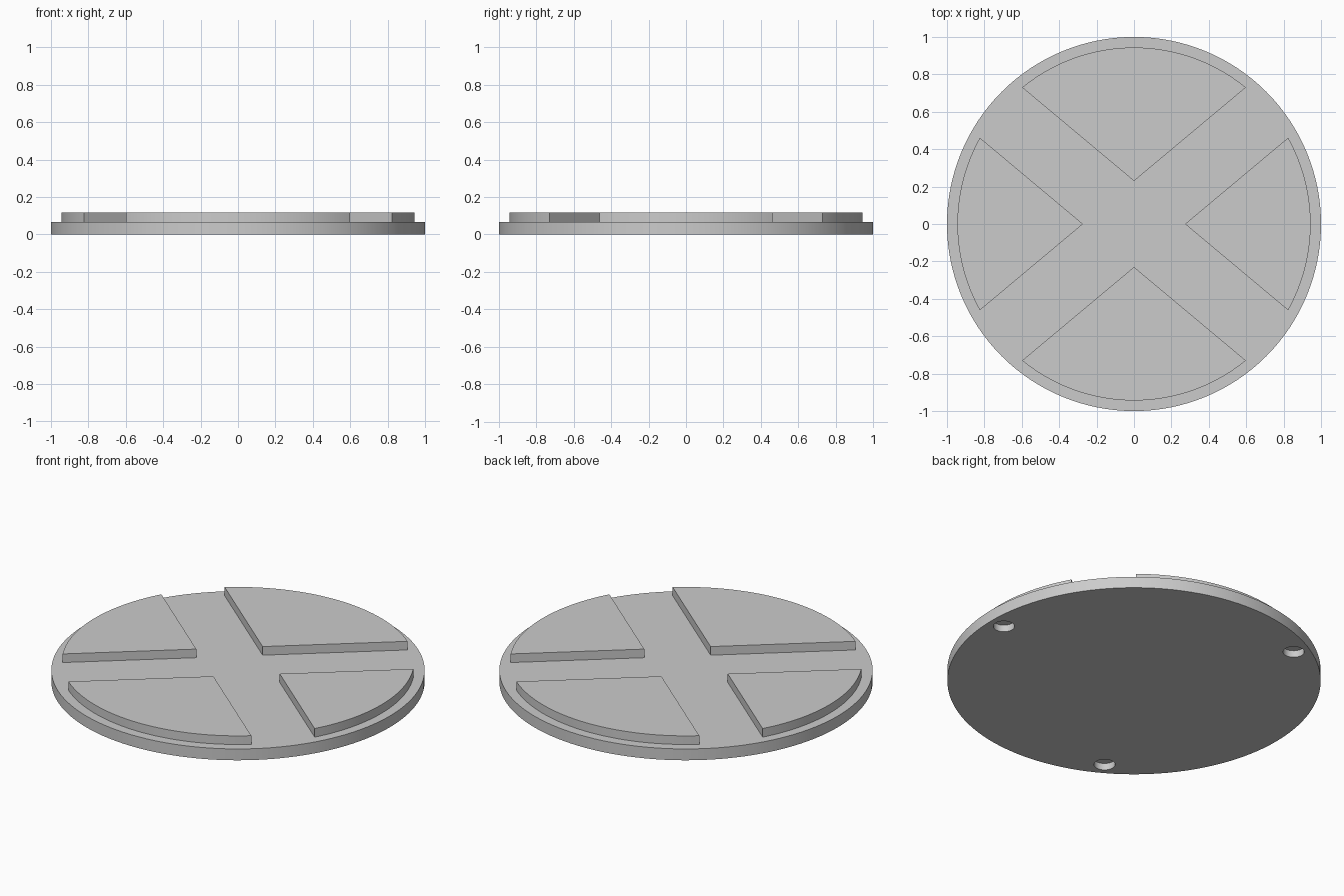
import bpy
import bmesh
from math import cos, sin, pi, atan2, hypot

old = bpy.data.objects.get("Cube")
if old:
    bpy.data.objects.remove(old, do_unlink=True)

BASE_TOP, PAD_TOP = 0.067, 0.118
HOLE_RADIUS, HOLE_DEPTH, HOLE_RING = 0.057, 0.04, 0.91

# One plain grey for the whole model
grey = bpy.data.materials.new("plain_grey")
grey.use_nodes = True
colour = (0.6, 0.6, 0.6, 1)
grey.diffuse_color = colour
grey.node_tree.nodes["Principled BSDF"].inputs["Base Color"].default_value = colour


def prism(name, outline, z0, z1):
    """Extrude a flat outline from z0 up to z1."""
    bm = bmesh.new()
    face = bm.faces.new([bm.verts.new((x, y, z0)) for x, y in outline])
    up = bmesh.ops.extrude_face_region(bm, geom=[face])["geom"]
    for v in up:
        if isinstance(v, bmesh.types.BMVert):
            v.co.z = z1
    bmesh.ops.recalc_face_normals(bm, faces=bm.faces)
    mesh = bpy.data.meshes.new(name)
    bm.to_mesh(mesh)
    bm.free()
    mesh.materials.append(grey)
    obj = bpy.data.objects.new(name, mesh)
    bpy.context.collection.objects.link(obj)
    return obj


def select_only(obj):
    bpy.ops.object.select_all(action="DESELECT")
    obj.select_set(True)
    bpy.context.view_layer.objects.active = obj


def smooth(obj):
    select_only(obj)
    bpy.ops.object.shade_smooth_by_angle(angle=pi / 6)


def circle(radius, count, cx=0, cy=0):
    return [(cx + radius * cos(2 * pi * i / count),
             cy + radius * sin(2 * pi * i / count)) for i in range(count)]


# Round base with three blind holes underneath
base = prism("round_base", circle(1, 128), 0, BASE_TOP)
for i in range(3):
    a = 2 * pi * i / 3
    cutter = prism("hole_cutter", circle(HOLE_RADIUS, 32, HOLE_RING * cos(a), HOLE_RING * sin(a)),
                   -HOLE_DEPTH, HOLE_DEPTH)
    cutter.hide_render = True
    mod = base.modifiers.new("hole", "BOOLEAN")
    mod.operation = "DIFFERENCE"
    mod.solver = "EXACT"
    mod.object = cutter
    select_only(base)
    bpy.ops.object.modifier_apply(modifier=mod.name)
    bpy.data.objects.remove(cutter, do_unlink=True)
smooth(base)


# Raised wedge pads: a pointed inner corner closed by an outer arc
def pad(name, turn, apex, along, across, steps=36):
    radius, half = hypot(along, across), atan2(across, along)
    outline = [(apex * cos(turn), apex * sin(turn))]
    for i in range(steps + 1):
        a = turn - half + 2 * half * i / steps
        outline.append((radius * cos(a), radius * sin(a)))
    smooth(prism(name, outline, BASE_TOP, PAD_TOP))


side, end = (0.273, 0.824, 0.461), (0.23, 0.73, 0.598)
for i, (name, shape) in enumerate([("left_pad", side), ("back_pad", end),
                                   ("right_pad", side), ("front_pad", end)]):
    pad(name, i * pi / 2, *shape)
